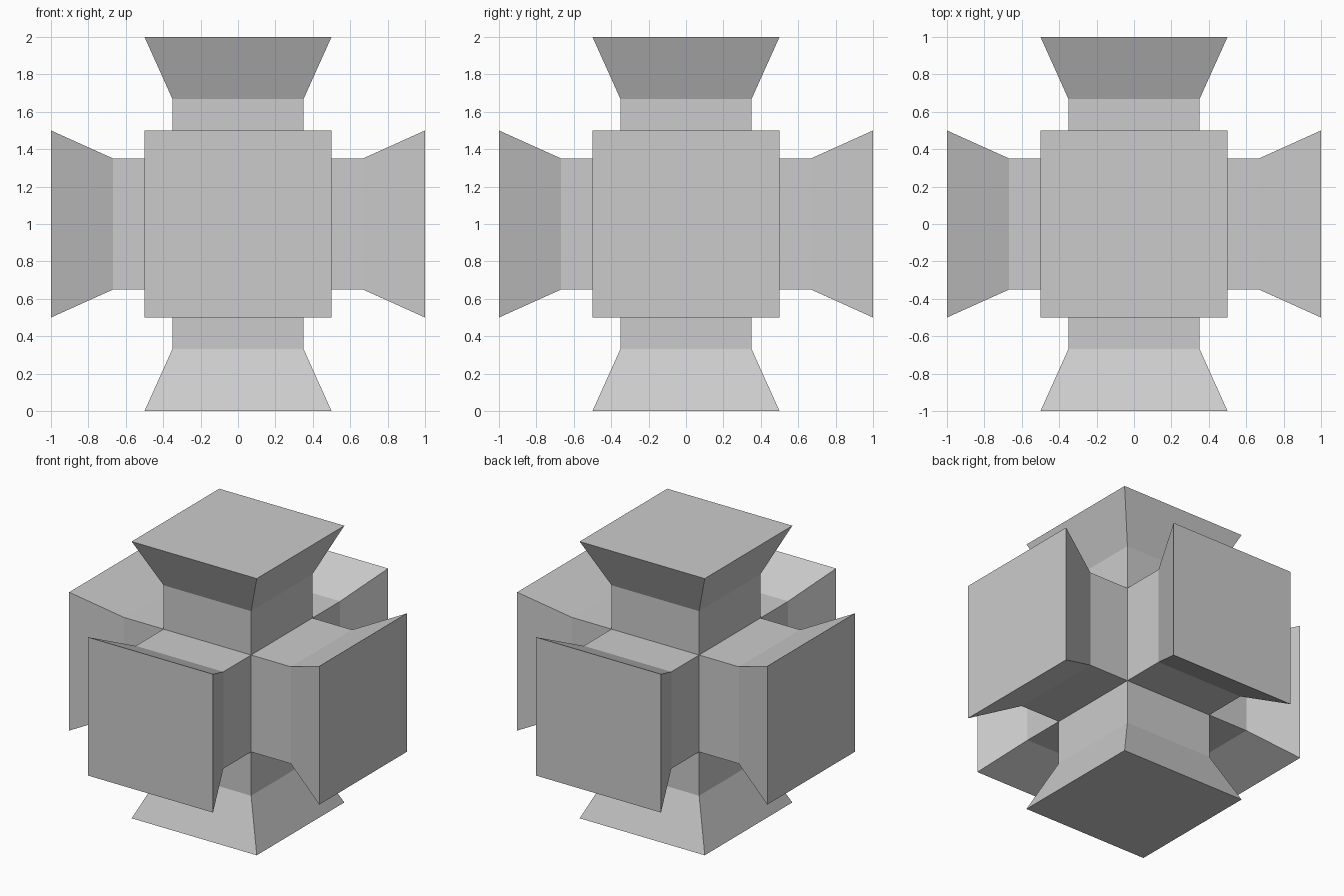
import bpy
import bmesh

CORE = 0.35      # half width of the core and of each neck
NECK_END = 0.667 # distance from the centre where the flare starts
REACH = 1.0      # distance from the centre to each end plate
FLARE = 0.5      # half width of each end plate

cube = bpy.data.objects.get("Cube")
if cube:
    bpy.data.objects.remove(cube, do_unlink=True)

# Plain grey material
grey = bpy.data.materials.new("light grey")
grey.use_nodes = True
colour = (0.6, 0.6, 0.6, 1.0)
grey.diffuse_color = colour
grey.node_tree.nodes["Principled BSDF"].inputs["Base Color"].default_value = colour


def extend(bm, faces, distance, half_width):
    """Extrude each face outward and resize its cap; return the caps."""
    axes = [f.normal.copy() for f in faces]
    caps = bmesh.ops.extrude_discrete_faces(bm, faces=faces)["faces"]
    for cap in caps:
        centre = cap.calc_center_median()
        axis = max(axes, key=lambda a: a.dot(centre))
        for v in cap.verts:
            side = v.co - axis * v.co.dot(axis)
            scale = half_width / max(abs(c) for c in side)
            v.co = axis * distance + side * scale
    bm.normal_update()
    return caps


# Core cube with six necks, each ending in a flared square head
bm = bmesh.new()
bmesh.ops.create_cube(bm, size=2 * CORE)
bm.normal_update()
necks = extend(bm, list(bm.faces), NECK_END, CORE)
extend(bm, necks, REACH, FLARE)
bmesh.ops.recalc_face_normals(bm, faces=bm.faces)
bmesh.ops.translate(bm, verts=bm.verts, vec=(0, 0, REACH))

mesh = bpy.data.meshes.new("six_armed_block")
bm.to_mesh(mesh)
bm.free()
mesh.materials.append(grey)
block = bpy.data.objects.new("six_armed_block", mesh)
bpy.context.collection.objects.link(block)
